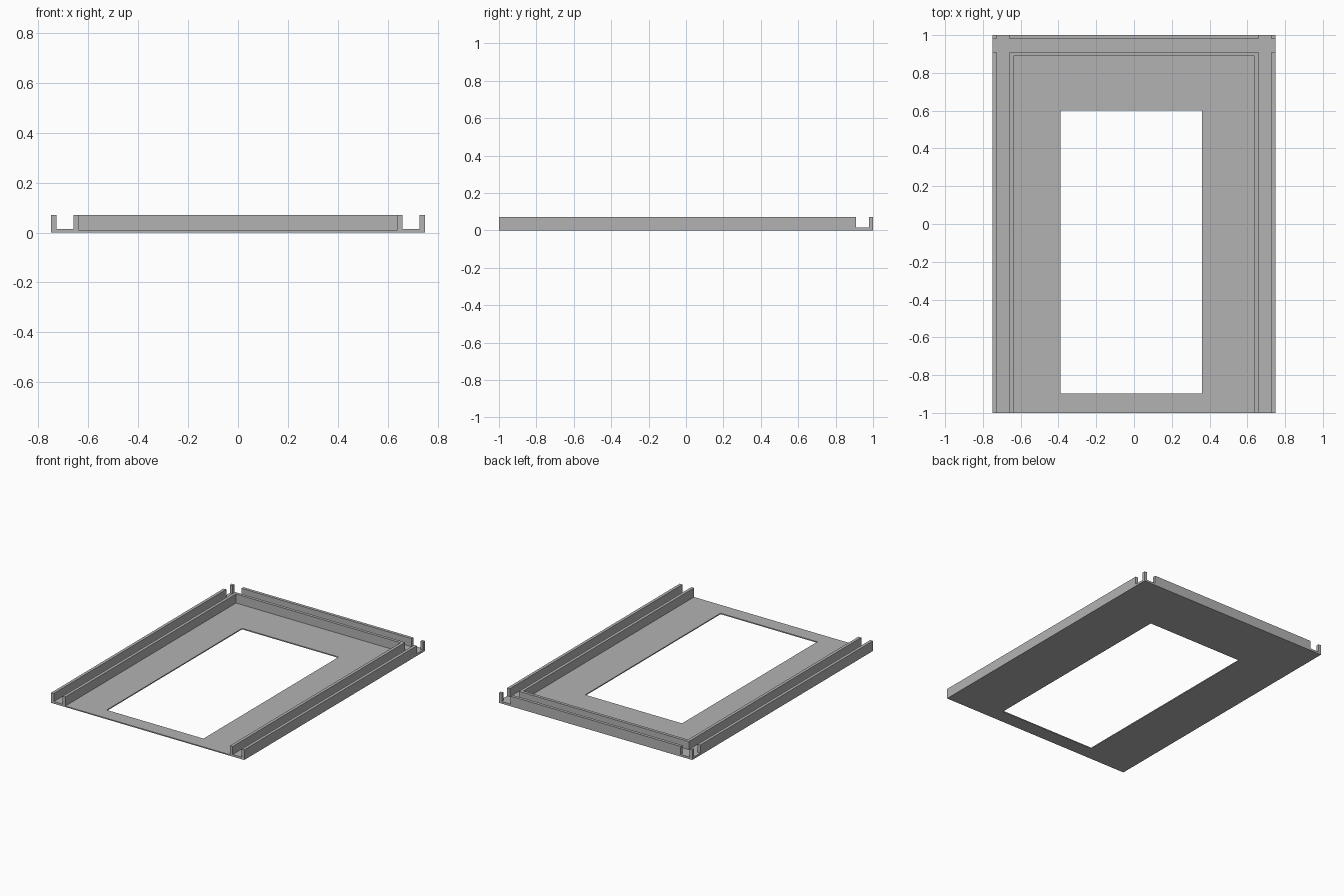
import bpy
import bmesh
from mathutils import Matrix, Vector

if "Cube" in bpy.data.objects:
    bpy.data.objects.remove(bpy.data.objects["Cube"], do_unlink=True)

HALF_W, HALF_L, HEIGHT = 0.749, 1.0, 0.071
WALL, GAP = 0.021, 0.069            # rail wall thickness, groove width
PLATE, FLOOR = 0.0075, 0.0145       # sheet top, groove floor
FAR = 1.2                           # cutters overshoot the frame

grey = bpy.data.materials.new("mid grey")
grey.use_nodes = True
colour = (0.45, 0.45, 0.45, 1)
grey.diffuse_color = colour
grey.node_tree.nodes["Principled BSDF"].inputs["Base Color"].default_value = colour


def block(name, low, high):
    """Box between two opposite corners."""
    low, high = Vector(low), Vector(high)
    bm = bmesh.new()
    matrix = Matrix.Translation((low + high) / 2) @ Matrix.Diagonal((*(high - low), 1))
    bmesh.ops.create_cube(bm, size=1, matrix=matrix)
    mesh = bpy.data.meshes.new(name)
    bm.to_mesh(mesh)
    bm.free()
    mesh.materials.append(grey)
    obj = bpy.data.objects.new(name, mesh)
    bpy.context.collection.objects.link(obj)
    return obj


def carve(target, low, high):
    """Remove a box-shaped volume from the target."""
    cutter = block("cutter", low, high)
    cutter.hide_render = True
    mod = target.modifiers.new("carve", 'BOOLEAN')
    mod.operation, mod.solver, mod.object = 'DIFFERENCE', 'EXACT', cutter
    bpy.context.view_layer.objects.active = target
    bpy.ops.object.modifier_apply(modifier=mod.name)
    bpy.data.objects.remove(cutter, do_unlink=True)


# Solid slab that becomes the tray
tray = block("grooved_frame", (-HALF_W, -HALF_L, 0), (HALF_W, HALF_L, HEIGHT))

# Central recess, open at the front
inset = 2 * WALL + GAP
inner_x, inner_y = HALF_W - inset, HALF_L - inset
carve(tray, (-inner_x, -FAR, PLATE), (inner_x, inner_y, FAR))

# Side grooves running the full length
outer_x = HALF_W - WALL
for low_x, high_x in ((-outer_x, GAP - outer_x), (outer_x - GAP, outer_x)):
    carve(tray, (low_x, -FAR, FLOOR), (high_x, FAR, FAR))

# Back groove running the full width, leaving corner posts
outer_y = HALF_L - WALL
carve(tray, (-FAR, outer_y - GAP, FLOOR), (FAR, outer_y, FAR))

# Slightly off-centre opening through the sheet
carve(tray, (-0.389, -0.898, -FAR), (0.361, 0.6, FAR))
